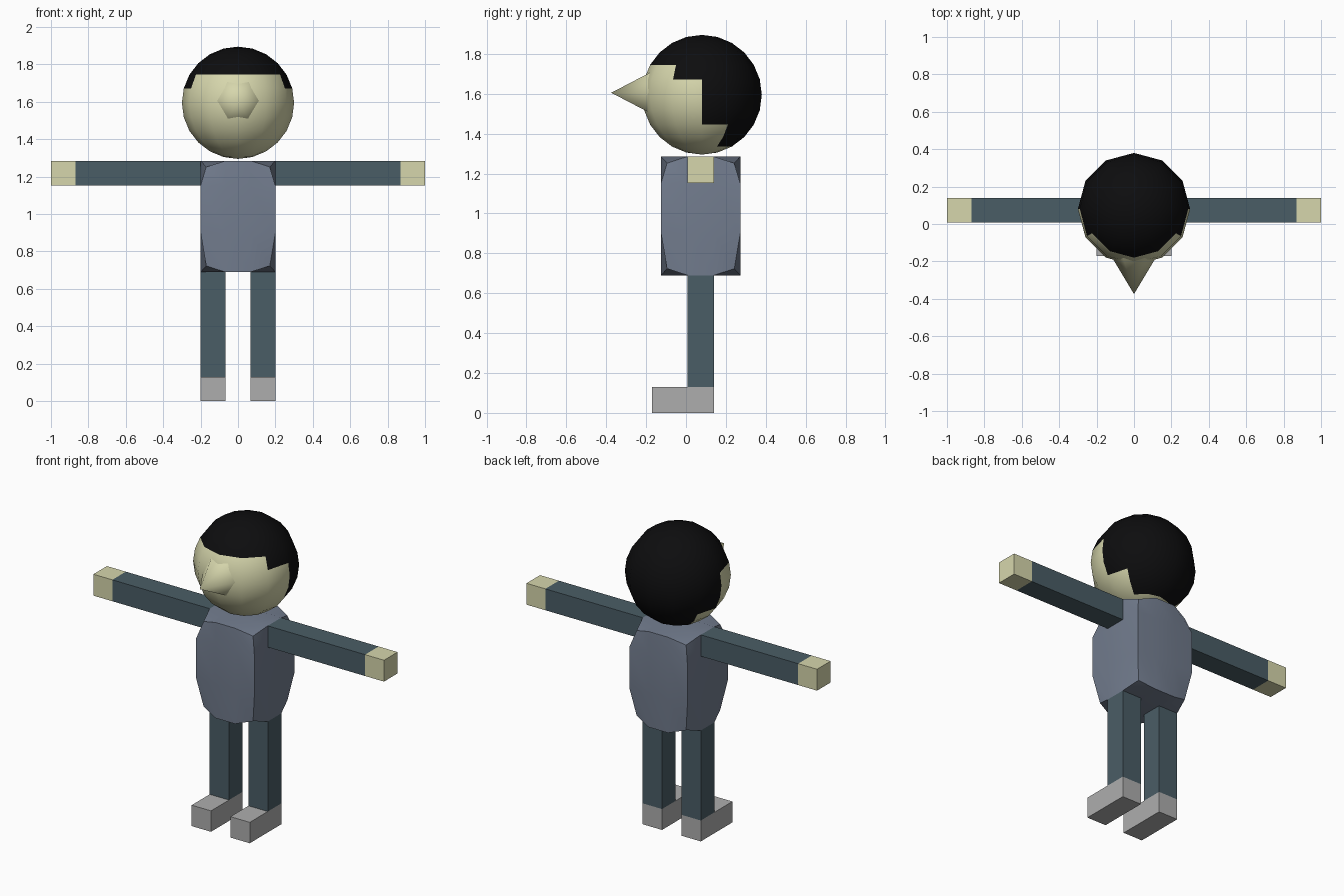
import bpy, bmesh, math
from mathutils import Vector

if "Cube" in bpy.data.objects:
    bpy.data.objects.remove(bpy.data.objects["Cube"])


def material(name, srgb):
    m = bpy.data.materials.new(name)
    m.diffuse_color = [((c + 0.055) / 1.055) ** 2.4 for c in srgb] + [1.0]
    m.use_nodes = True
    m.node_tree.nodes["Principled BSDF"].inputs["Base Color"].default_value = m.diffuse_color
    return m


SKIN = material("skin", (0.84, 0.84, 0.675))
HAIR = material("black_hair", (0.05, 0.05, 0.055))
SHIRT = material("grey_blue_shirt", (0.45, 0.49, 0.56))
TEAL = material("dark_teal_cloth", (0.29, 0.365, 0.40))
SHOE = material("grey_shoe", (0.68, 0.68, 0.68))


def finish(name, bm, *mats):
    bmesh.ops.recalc_face_normals(bm, faces=bm.faces)
    me = bpy.data.meshes.new(name)
    bm.to_mesh(me)
    bm.free()
    for m in mats:
        me.materials.append(m)
    ob = bpy.data.objects.new(name, me)
    bpy.context.collection.objects.link(ob)
    return ob


def box(name, lo, hi, mat):
    bm = bmesh.new()
    bmesh.ops.create_cube(bm, size=1)
    lo, hi = Vector(lo), Vector(hi)
    for v in bm.verts:
        v.co = [l + (c + 0.5) * (h - l) for l, h, c in zip(lo, hi, v.co)]
    return finish(name, bm, mat)


def smooth(ob, angle=None):
    for o in bpy.context.selected_objects:
        o.select_set(False)
    bpy.context.view_layer.objects.active = ob
    ob.select_set(True)
    if angle is None:
        bpy.ops.object.shade_smooth()
    else:
        bpy.ops.object.shade_smooth_by_angle(angle=math.radians(angle))


# Torso: three-by-three-by-three block with its eight corners pulled in
XS = (-0.20, -0.067, 0.067, 0.20)
YS = (-0.125, 0.007, 0.14, 0.272)
ZS = (0.69, 0.90, 1.152, 1.285)
bm = bmesh.new()
bmesh.ops.create_cube(bm, size=3)
bmesh.ops.subdivide_edges(bm, edges=bm.edges[:], cuts=2, use_grid_fill=True)
for v in bm.verts:
    i, j, k = (round(c + 1.5) for c in v.co)
    corner = all(n in (0, 3) for n in (i, j, k))
    v.co = (XS[i], YS[j], ZS[k])
    if corner:
        v.co += Vector((0.03 if i == 0 else -0.03,
                        0.03 if j == 0 else -0.03,
                        0.033 if k == 0 else -0.033))
smooth(finish("torso", bm, SHIRT), 30)

# Limbs, hands and shoes on both sides
for side, s in (("left", 1), ("right", -1)):
    def limb(part, x0, x1, y0, z0, z1, mat):
        a, b = sorted((s * x0, s * x1))
        box(f"{side}_{part}", (a, y0, z0), (b, YS[2], z1), mat)

    limb("arm", 0.20, 0.87, YS[1], ZS[2], ZS[3], TEAL)
    limb("hand", 0.87, 1.0, YS[1], ZS[2], ZS[3], SKIN)
    limb("leg", 0.067, 0.20, YS[1], 0.13, 0.69, TEAL)
    limb("shoe", 0.067, 0.20, -0.17, 0.0, 0.13, SHOE)

# Head: sphere whose hair is chosen by latitude and angle toward the back
CENTRE = Vector((0, 0.08, 1.595))
bm = bmesh.new()
bmesh.ops.create_uvsphere(bm, u_segments=12, v_segments=12, radius=0.3)
for f in bm.faces:
    c = f.calc_center_median()
    lat = math.degrees(math.atan2(c.z, math.hypot(c.x, c.y)))
    back = math.degrees(math.atan2(c.y, abs(c.x)))
    hair = (lat > 30 or (back > -30 and lat > 15)
            or (back > 0 and lat > -30) or (back > 30 and lat > -60))
    f.material_index = int(hair)
bmesh.ops.translate(bm, verts=bm.verts, vec=CENTRE)
smooth(finish("head", bm, SKIN, HAIR))

# Nose: six-sided cone pointing forward
bm = bmesh.new()
tip = bm.verts.new((0, -0.375, 1.605))
ring = [bm.verts.new((0.135 * math.cos(a), -0.15, 1.605 + 0.135 * math.sin(a)))
        for a in (math.radians(60 * i) for i in range(6))]
for i in range(6):
    bm.faces.new((tip, ring[i], ring[(i + 1) % 6]))
bm.faces.new(ring)
smooth(finish("nose", bm, SKIN), 65)
